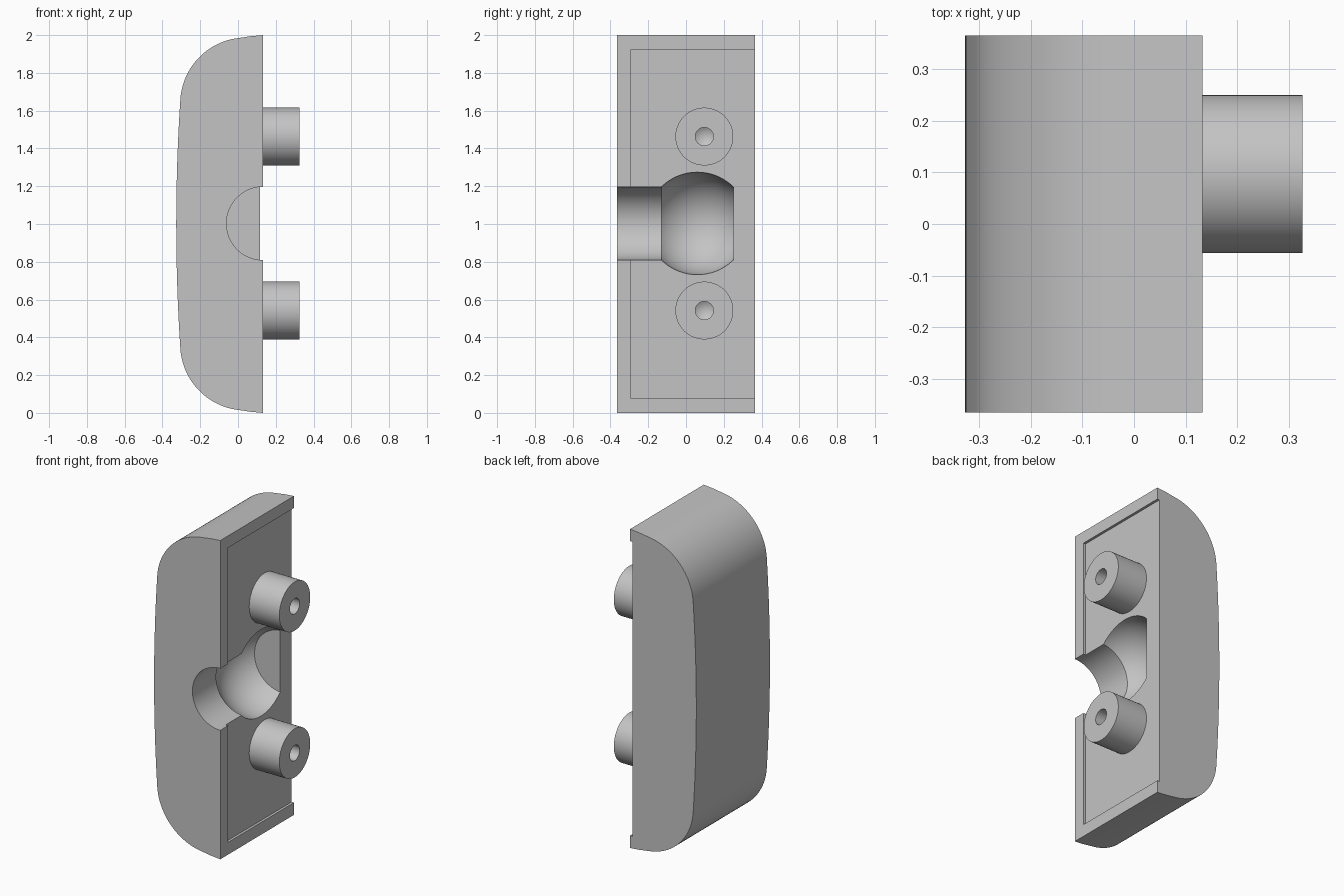
import bpy, bmesh
from math import sin, cos, pi, radians, sqrt

cube = bpy.data.objects.get("Cube")
if cube:
    bpy.data.objects.remove(cube)

grey = bpy.data.materials.new("plain grey")
grey.use_nodes = True
colour = (0.55, 0.55, 0.55, 1)
grey.diffuse_color = colour
grey.node_tree.nodes["Principled BSDF"].inputs["Base Color"].default_value = colour

FACE_X, FLOOR_X, HALF_Y = 0.133, 0.117, 0.365


def finish(bm, name):
    bmesh.ops.remove_doubles(bm, verts=bm.verts, dist=1e-5)
    bmesh.ops.recalc_face_normals(bm, faces=bm.faces)
    mesh = bpy.data.meshes.new(name)
    bm.to_mesh(mesh)
    bm.free()
    mesh.materials.append(grey)
    obj = bpy.data.objects.new(name, mesh)
    bpy.context.collection.objects.link(obj)
    return obj


def lathe(name, profile, place, segments=64):
    """Turn (distance along axis, radius) pairs into a solid."""
    bm = bmesh.new()
    rings = []
    for along, r in profile:
        angles = [2 * pi * (i + 0.5) / segments for i in range(segments)]
        rings.append([bm.verts.new(place(along, r * cos(a), r * sin(a))) for a in angles])
    for a, b in zip(rings, rings[1:]):
        for i in range(segments):
            j = (i + 1) % segments
            bm.faces.new((a[i], a[j], b[j], b[i]))
    bmesh.ops.dissolve_degenerate(bm, dist=1e-6, edges=bm.edges)
    return finish(bm, name)


def smooth(obj):
    bpy.ops.object.select_all(action='DESELECT')
    obj.select_set(True)
    bpy.context.view_layer.objects.active = obj
    bpy.ops.object.shade_smooth_by_angle(angle=radians(25))


def cut(obj, cutter):
    mod = obj.modifiers.new("cut", 'BOOLEAN')
    mod.operation = 'DIFFERENCE'
    mod.solver = 'EXACT'
    mod.object = cutter
    bpy.context.view_layer.objects.active = obj
    bpy.ops.object.modifier_apply(modifier=mod.name)
    bpy.data.objects.remove(cutter)


# Body: upper half outline, mirrored about mid height, extruded along y
upper = [(FACE_X, 2.0), (0.07, 1.9945)]
for i in range(25):
    a = radians(96.5 + (176.2 - 96.5) * i / 24)
    upper.append((0.044 + 0.35 * cos(a), 1.637 + 0.35 * sin(a)))
end_x, end_z = upper[-1]
for i in range(1, 9):
    t = 1 - i / 8
    upper.append((-0.327 + (end_x + 0.327) * t * t, 1 + (end_z - 1) * t))
outline = upper + [(x, 2 - z) for x, z in reversed(upper[:-1])]
bm = bmesh.new()
base = bm.faces.new([bm.verts.new((x, -HALF_Y, z)) for x, z in outline])
ext = bmesh.ops.extrude_face_region(bm, geom=[base])
for v in ext["geom"]:
    if isinstance(v, bmesh.types.BMVert):
        v.co.y = HALF_Y
body = finish(bm, "body")

# Shallow recess in the mating face, open at the back
bm = bmesh.new()
bmesh.ops.create_cube(bm, size=1)
for v in bm.verts:
    v.co.x = FLOOR_X if v.co.x < 0 else 0.3
    v.co.y = -0.29 if v.co.y < 0 else 0.6
    v.co.z = 0.077 if v.co.z < 0 else 1.925
cut(body, finish(bm, "recess_cutter"))

# Round channel leading to a truncated ball socket
neck, ball, mid_y = 0.194, 0.272, 0.06
reach = sqrt(ball ** 2 - neck ** 2)
socket = [(-0.5, 0), (-0.5, neck)]
for i in range(25):
    y = -reach * cos(pi * i / 24)
    socket.append((mid_y + y, sqrt(ball ** 2 - y * y)))
socket.append((mid_y + reach, 0))
cut(body, lathe("socket_cutter", socket, lambda d, u, v: (FACE_X + u, d, 1.003 + v)))
smooth(body)

# Pegs with pointed blind holes
peg = [(0.1, 0), (0.1, 0.153), (0.326, 0.153), (0.326, 0.048), (0.17, 0.048), (0.14, 0)]
for name, z in (("upper_peg", 1.463), ("lower_peg", 0.542)):
    smooth(lathe(name, peg, lambda d, u, v: (d, 0.097 + u, z + v)))
